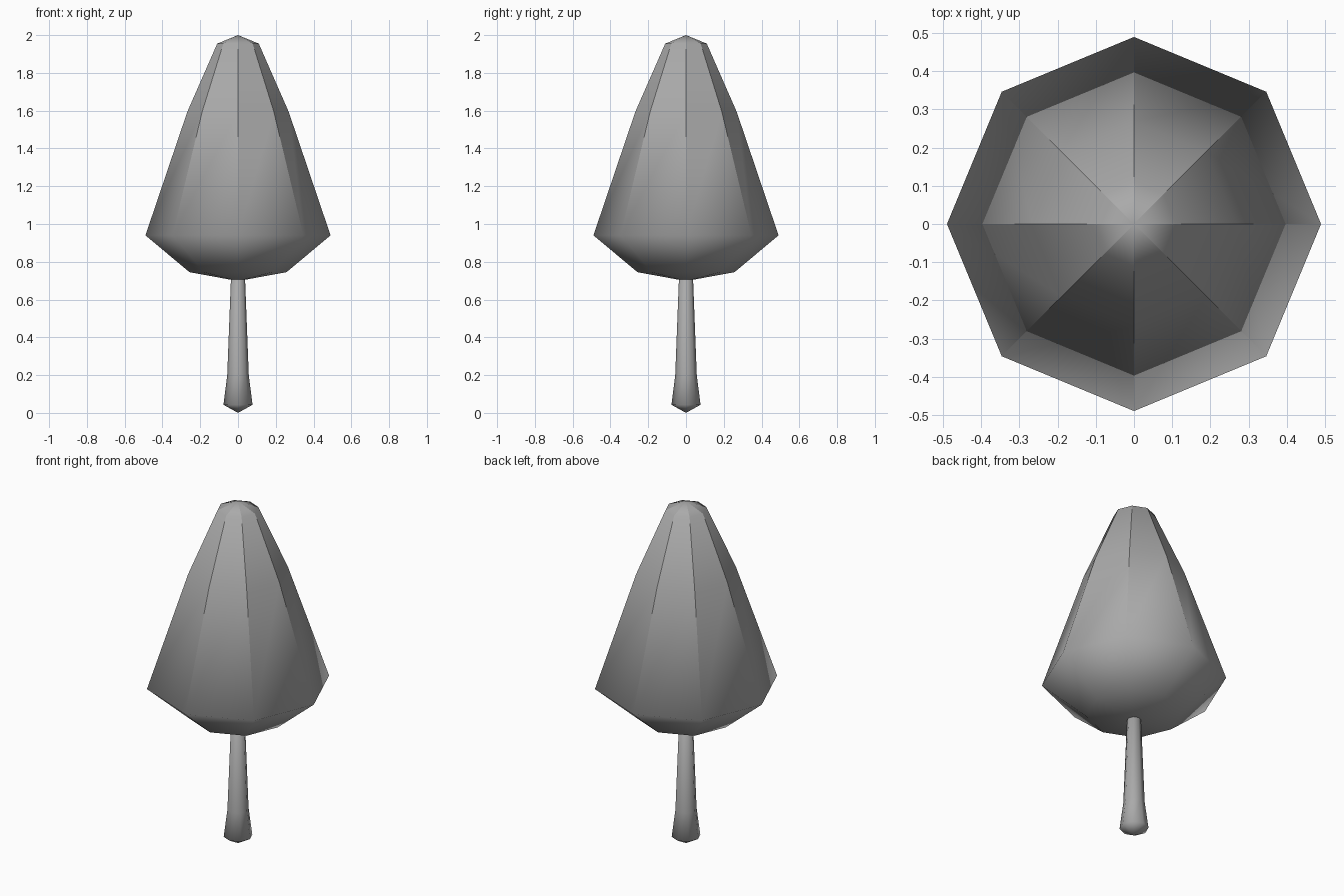
import bpy
import bmesh
from math import cos, sin, pi
from mathutils import Vector

SIDES = 8

cube = bpy.data.objects.get("Cube")
if cube:
    bpy.data.objects.remove(cube, do_unlink=True)

grey = bpy.data.materials.new("plain grey")
grey.use_nodes = True
colour = (0.4, 0.4, 0.4, 1.0)
grey.diffuse_color = colour
grey.node_tree.nodes["Principled BSDF"].inputs["Base Color"].default_value = colour


def lathe(name, profile, bottom, top, sharp_edge):
    """Eight-sided solid from (radius, z) rings, closed by a point at each end."""
    bm = bmesh.new()
    rings = [[bm.verts.new((r * cos(2 * pi * i / SIDES), r * sin(2 * pi * i / SIDES), z))
              for i in range(SIDES)] for r, z in profile]
    low, high = bm.verts.new((0, 0, bottom)), bm.verts.new((0, 0, top))
    for i in range(SIDES):
        j = (i + 1) % SIDES
        bm.faces.new((low, rings[0][j], rings[0][i]))
        for a, b in zip(rings, rings[1:]):
            bm.faces.new((a[i], a[j], b[j], b[i]))
        bm.faces.new((rings[-1][i], rings[-1][j], high))
    for face in bm.faces:
        face.smooth = True
    for edge in bm.edges:
        edge.smooth = not sharp_edge(edge)
    mesh = bpy.data.meshes.new(name)
    bm.to_mesh(mesh)
    bm.free()
    mesh.materials.append(grey)
    obj = bpy.data.objects.new(name, mesh)
    bpy.context.collection.objects.link(obj)
    return obj


# Trunk: flared foot with a shallow pointed underside
lathe("trunk", [(0.077, 0.043), (0.057, 0.2), (0.037, 0.72)], 0.0, 0.74,
      lambda e: e.calc_face_angle(0) > pi / 6)

# Foliage: the ribs are creased above the widest ring, the belly is soft
foliage = lathe("foliage", [(0.257, 0.745), (0.49, 0.94), (0.268, 1.595), (0.11, 1.955)],
                0.698, 2.0,
                lambda e: min(v.co.z for v in e.verts) > 0.9
                and abs(e.verts[0].co.z - e.verts[1].co.z) > 0.01)

# Soft tip: the ribs fade out toward the top point
mesh = foliage.data
mesh.normals_split_custom_set(
    [Vector((0, 0, 1)) if mesh.vertices[loop.vertex_index].co.z > 1.99
     else mesh.corner_normals[loop.index].vector.copy() for loop in mesh.loops])
